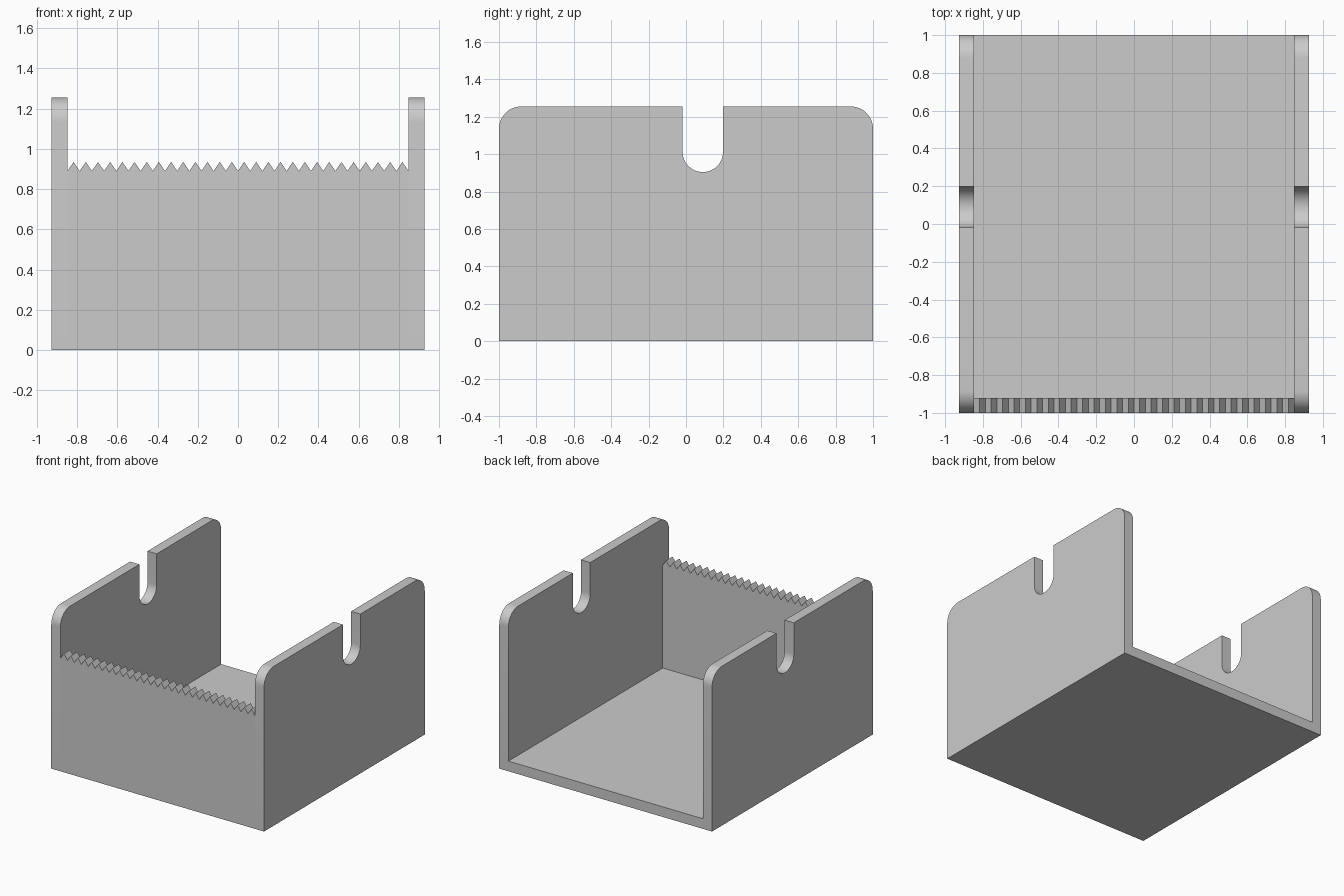
import bpy, bmesh
from math import sin, cos, pi, radians
from mathutils import Vector

cube = bpy.data.objects.get("Cube")
if cube:
    bpy.data.objects.remove(cube, do_unlink=True)

HALF_W, HALF_L, HEIGHT, WALL = 0.927, 1.0, 1.255, 0.08
INNER = HALF_W - WALL
CORNER_R = 0.12
SLOT_Y, SLOT_Z, SLOT_R = 0.09, 1.012, 0.108
TEETH, ROOT_Z, TIP_Z = 28, 0.89, 0.935

grey = bpy.data.materials.new("plain grey")
grey.use_nodes = True
colour = (0.6, 0.6, 0.6, 1)
grey.diffuse_color = colour
grey.node_tree.nodes["Principled BSDF"].inputs["Base Color"].default_value = colour


def arc(cy, cz, r, start, end, steps):
    """Points on an arc, angles in degrees."""
    angles = [radians(start + (end - start) * i / steps) for i in range(steps + 1)]
    return [(cy + r * cos(a), cz + r * sin(a)) for a in angles]


def extrude(name, points, direction):
    """Solid made by pushing a flat outline along a direction."""
    bm = bmesh.new()
    face = bm.faces.new([bm.verts.new(p) for p in points])
    result = bmesh.ops.extrude_face_region(bm, geom=[face], use_keep_orig=True)
    moved = [v for v in result["geom"] if isinstance(v, bmesh.types.BMVert)]
    bmesh.ops.translate(bm, verts=moved, vec=Vector(direction))
    bmesh.ops.recalc_face_normals(bm, faces=bm.faces)
    mesh = bpy.data.meshes.new(name)
    bm.to_mesh(mesh)
    bm.free()
    mesh.materials.append(grey)
    obj = bpy.data.objects.new(name, mesh)
    bpy.context.collection.objects.link(obj)
    bpy.ops.object.select_all(action="DESELECT")
    obj.select_set(True)
    bpy.context.view_layer.objects.active = obj
    bpy.ops.object.shade_smooth_by_angle(angle=radians(30))
    return obj


# Side walls: rounded upper corners and a round-bottomed slot
cy, cz = HALF_L - CORNER_R, HEIGHT - CORNER_R
side = [(-HALF_L, 0), (HALF_L, 0)]
side += arc(cy, cz, CORNER_R, 0, 90, 12)
side += [(SLOT_Y + SLOT_R, HEIGHT)]
side += arc(SLOT_Y, SLOT_Z, SLOT_R, 0, -180, 24)
side += [(SLOT_Y - SLOT_R, HEIGHT)]
side += arc(-cy, cz, CORNER_R, 90, 180, 12)
for name, x in (("left_wall", INNER), ("right_wall", -HALF_W)):
    extrude(name, [(x, y, z) for y, z in side], (WALL, 0, 0))

# Front wall with a serrated upper edge
pitch = 2 * INNER / TEETH
front = [(-INNER, 0), (INNER, 0), (INNER, ROOT_Z)]
for i in range(TEETH):
    x = INNER - i * pitch
    front += [(x - pitch / 2, TIP_Z), (x - pitch, ROOT_Z)]
extrude("serrated_front_wall", [(x, -HALF_L, z) for x, z in front], (0, WALL, 0))

# Floor, open at the back
floor = [(-INNER, WALL - HALF_L, 0), (INNER, WALL - HALF_L, 0),
         (INNER, HALF_L, 0), (-INNER, HALF_L, 0)]
extrude("floor", floor, (0, 0, WALL))
